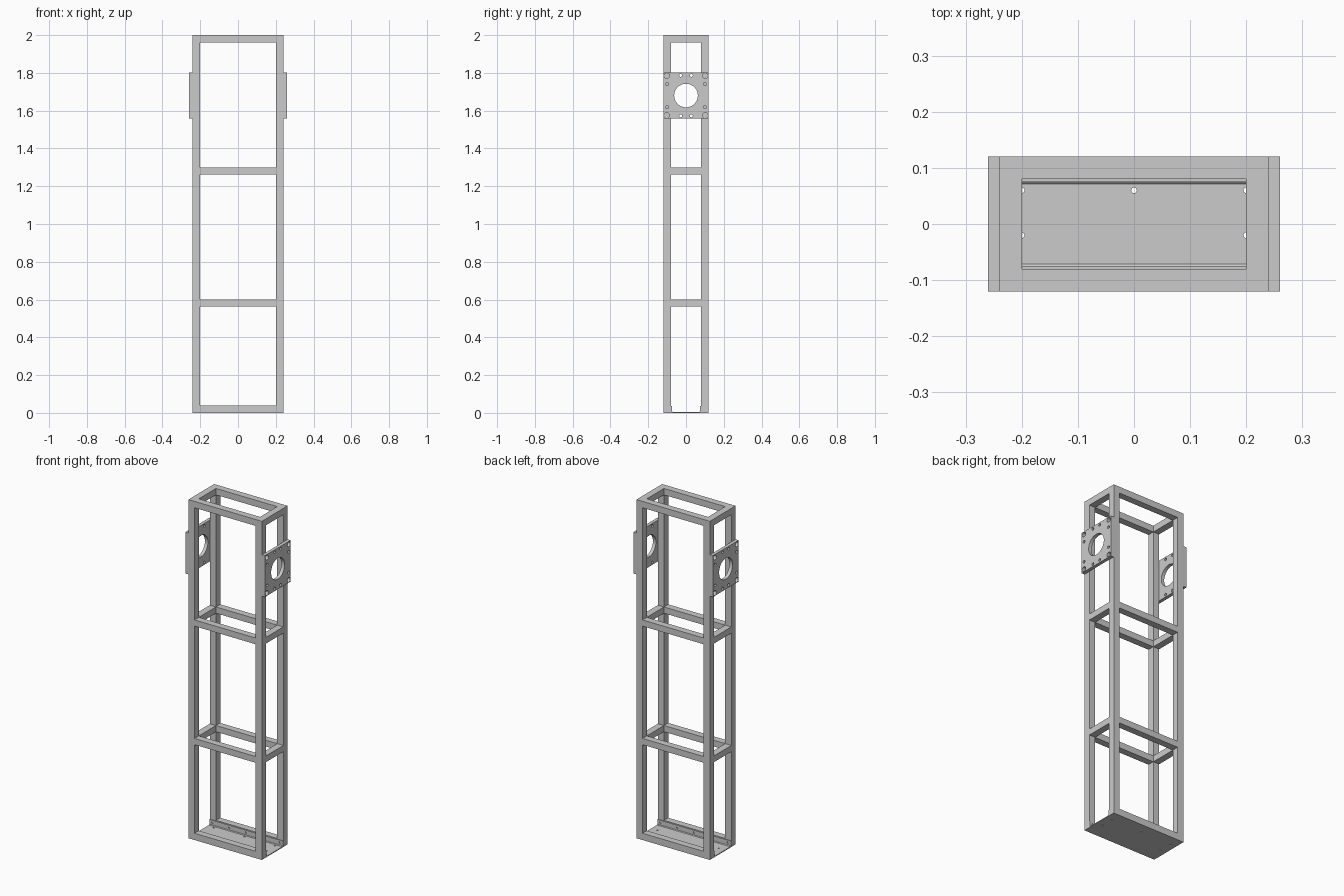
import bpy, bmesh
from mathutils import Matrix
from math import pi

if "Cube" in bpy.data.objects:
    bpy.data.objects.remove(bpy.data.objects["Cube"])

W, D, H, T = 0.24, 0.12, 2.0, 0.04   # half width, half depth, height, tube size


def finish(bm, name):
    bmesh.ops.recalc_face_normals(bm, faces=bm.faces)
    me = bpy.data.meshes.new(name)
    bm.to_mesh(me)
    bm.free()
    ob = bpy.data.objects.new(name, me)
    bpy.context.collection.objects.link(ob)
    return ob


def box(name, x0, x1, y0, y1, z0, z1):
    bm = bmesh.new()
    bmesh.ops.create_cube(bm, size=1, matrix=Matrix.Translation(
        ((x0 + x1) / 2, (y0 + y1) / 2, (z0 + z1) / 2))
        @ Matrix.Diagonal((x1 - x0, y1 - y0, z1 - z0, 1)))
    return finish(bm, name)


def drill(ob, holes):
    """Cut holes given as (position, radius, length, axis)."""
    turn = {'X': Matrix.Rotation(pi / 2, 4, 'Y'),
            'Y': Matrix.Rotation(pi / 2, 4, 'X'), 'Z': Matrix()}
    bm = bmesh.new()
    for pos, r, length, axis in holes:
        bmesh.ops.create_cone(bm, cap_ends=True, segments=48 if r > 0.03 else 20,
                              radius1=r, radius2=r, depth=length,
                              matrix=Matrix.Translation(pos) @ turn[axis])
    cutter = finish(bm, "hole_cutter")
    cutter.hide_render = True
    mod = ob.modifiers.new("holes", 'BOOLEAN')
    mod.operation, mod.solver, mod.object = 'DIFFERENCE', 'EXACT', cutter
    bpy.ops.object.select_all(action='DESELECT')
    bpy.context.view_layer.objects.active = ob
    ob.select_set(True)
    bpy.ops.object.modifier_apply(modifier=mod.name)
    bpy.ops.object.shade_smooth_by_angle()
    bpy.data.objects.remove(cutter)


# Corner posts
for sx, nx in ((-1, "left"), (1, "right")):
    for sy, ny in ((-1, "front"), (1, "back")):
        xs, ys = sorted((sx * W, sx * (W - T))), sorted((sy * D, sy * (D - T)))
        box(f"{ny}_{nx}_post", *xs, *ys, 0, H)

# Rails between the posts; the bottom level has no side rails
levels = (("bottom", 0, 0.04), ("lower", 0.563, 0.6), ("upper", 1.263, 1.3), ("top", 1.962, H))
for level, z0, z1 in levels:
    for s, n in ((-1, "front"), (1, "back")):
        box(f"{level}_{n}_rail", -W + T, W - T, *sorted((s * D, s * (D - T))), z0, z1)
    if level != "bottom":
        for s, n in ((-1, "left"), (1, "right")):
            box(f"{level}_{n}_rail", *sorted((s * W, s * (W - T))), -D + T, D - T, z0, z1)

# Bottom tray: folded U-shaped sheet with bolt holes
half = [(0.08, 0), (0.08, 0.037), (0.075, 0.037), (0.075, 0.009), (0.071, 0.005)]
profile = half + [(-y, z) for y, z in reversed(half)]
bm = bmesh.new()
face = bm.faces.new([bm.verts.new((-W, y, z)) for y, z in profile])
ext = bmesh.ops.extrude_face_region(bm, geom=[face])
bmesh.ops.translate(bm, vec=(2 * W, 0, 0),
                    verts=[v for v in ext["geom"] if isinstance(v, bmesh.types.BMVert)])
tray = finish(bm, "bottom_tray")
drill(tray, [((x, y, 0.002), 0.005, 0.016, 'Z')
             for x, y in ((0, 0.06), (-0.2, 0.06), (0.2, 0.06), (-0.2, -0.02), (0.2, -0.02))]
      + [((x, 0, 0.023), 0.005, 0.2, 'Y') for x in (-0.22, -0.11, 0.0, 0.11, 0.22)])

# Side mounting plates with a large bore, corner holes and small bolt holes
ZC = 1.68
for s, n in ((-1, "left"), (1, "right")):
    plate = box(f"{n}_mounting_plate", *sorted((s * W, s * (W + 0.02))),
                -D, D, ZC - 0.122, ZC + 0.122)
    x = s * (W + 0.01)
    holes = [((x, 0, ZC), 0.0625, 0.06, 'X')]
    for a in (-1, 1):
        for b in (-1, 1):
            holes += [((x, a * 0.102, ZC + b * 0.105), 0.014, 0.06, 'X'),
                      ((x, a * 0.028, ZC + b * 0.107), 0.008, 0.06, 'X'),
                      ((x, a * 0.1, ZC + b * 0.061), 0.008, 0.06, 'X')]
    drill(plate, holes)
